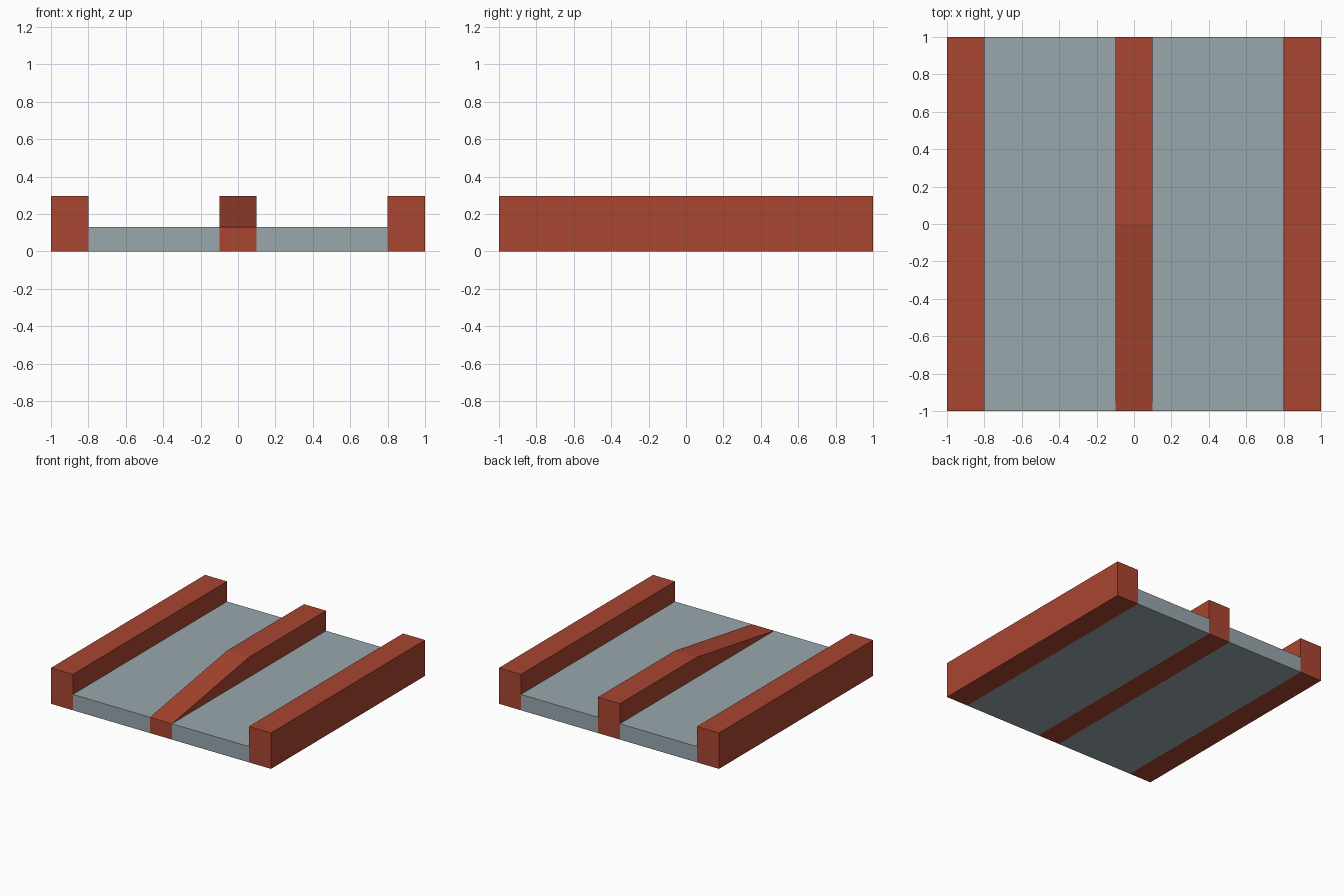
import bpy
import bmesh

if "Cube" in bpy.data.objects:
    bpy.data.objects.remove(bpy.data.objects["Cube"])

FLOOR_Z = 0.13
WALL_Z = 0.295


def material(name, color):
    mat = bpy.data.materials.new(name)
    mat.diffuse_color = (*color, 1.0)
    mat.use_nodes = True
    mat.node_tree.nodes["Principled BSDF"].inputs["Base Color"].default_value = mat.diffuse_color
    return mat


RED = material("brick_red", (0.40, 0.06, 0.03))
SLATE = material("slate_grey", (0.32, 0.39, 0.42))


def extrude_side_profile(name, profile, x0, x1, mat):
    """Extrude a (y, z) outline along x from x0 to x1."""
    bm = bmesh.new()
    face = bm.faces.new([bm.verts.new((x0, y, z)) for y, z in profile])
    result = bmesh.ops.extrude_face_region(bm, geom=[face])
    moved = [g for g in result["geom"] if isinstance(g, bmesh.types.BMVert)]
    bmesh.ops.translate(bm, verts=moved, vec=(x1 - x0, 0, 0))
    bmesh.ops.recalc_face_normals(bm, faces=bm.faces)
    mesh = bpy.data.meshes.new(name)
    bm.to_mesh(mesh)
    bm.free()
    mesh.materials.append(mat)
    obj = bpy.data.objects.new(name, mesh)
    bpy.context.collection.objects.link(obj)
    return obj


def block(height):
    return [(-1, 0), (1, 0), (1, height), (-1, height)]


# Side walls and the floor panels between walls and divider
for side, s in (("left", -1), ("right", 1)):
    extrude_side_profile(f"{side}_wall", block(WALL_Z), s * 0.8, s * 1.0, RED)
    extrude_side_profile(f"{side}_floor", block(FLOOR_Z), s * 0.1, s * 0.8, SLATE)

# Centre divider: full height at the back, ramping down to the floor at the front
ramp = [(-1, 0), (1, 0), (1, WALL_Z), (0, WALL_Z), (-1, FLOOR_Z)]
extrude_side_profile("centre_divider", ramp, -0.1, 0.1, RED)
